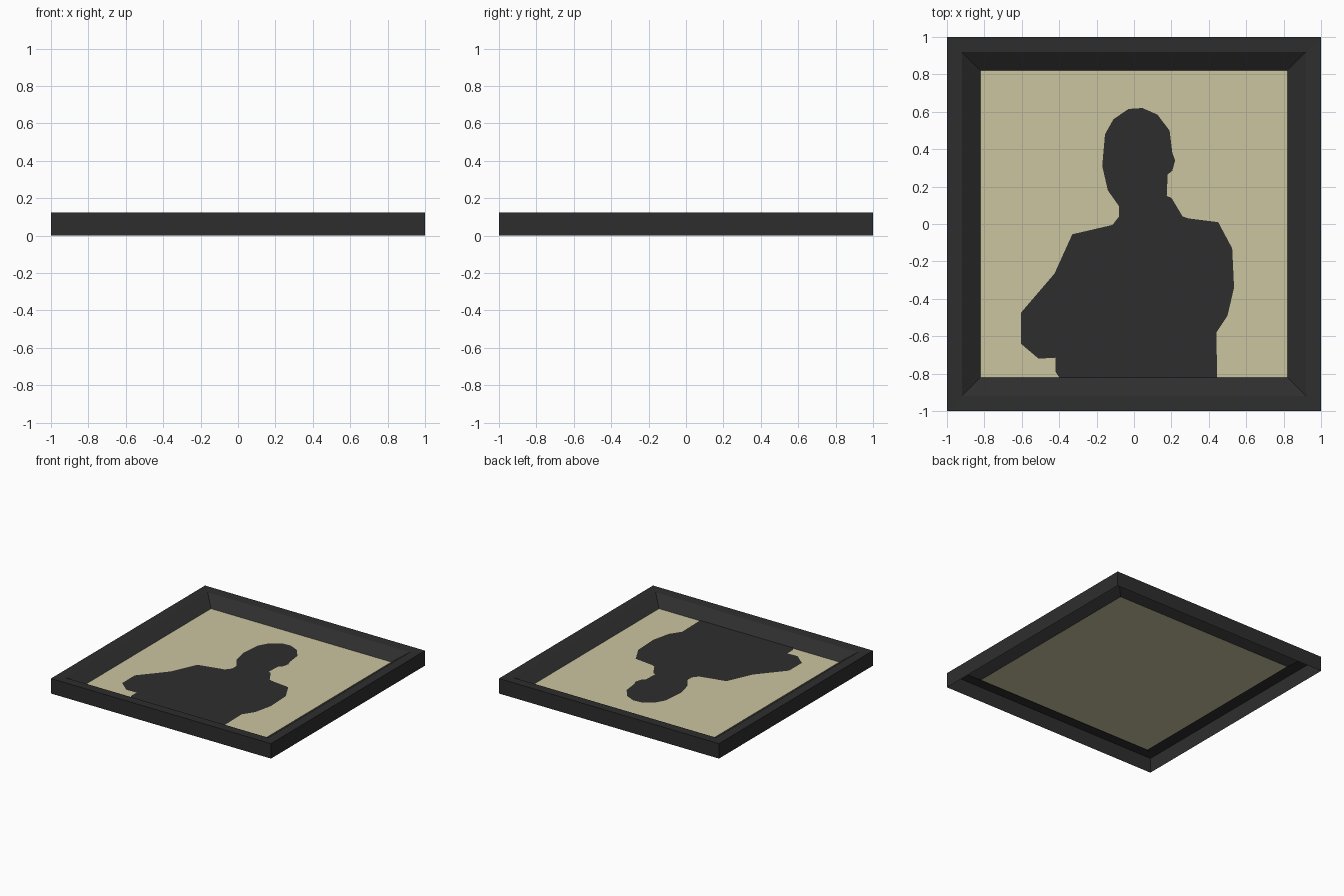
import bpy, bmesh

if "Cube" in bpy.data.objects:
    bpy.data.objects.remove(bpy.data.objects["Cube"])


def material(name, rgb):
    m = bpy.data.materials.new(name)
    m.diffuse_color = (*rgb, 1)
    m.use_nodes = True
    m.node_tree.nodes["Principled BSDF"].inputs["Base Color"].default_value = m.diffuse_color
    return m


dark = material("charcoal", (0.027, 0.027, 0.027))
cream = material("cream", (0.60, 0.56, 0.35))


def add_object(name, bm, mat):
    mesh = bpy.data.meshes.new(name)
    bm.to_mesh(mesh)
    bm.free()
    mesh.materials.append(mat)
    obj = bpy.data.objects.new(name, mesh)
    bpy.context.collection.objects.link(obj)
    return obj


def flat_plate(name, points, z, mat):
    bm = bmesh.new()
    face = bm.faces.new([bm.verts.new((x, y, z)) for x, y in points])
    face.normal_update()
    if face.normal.z < 0:
        face.normal_flip()
    bmesh.ops.triangulate(bm, faces=bm.faces[:])
    return add_object(name, bm, mat)


# Frame: open-backed shell with outer wall, flat rim and slope down to the panel
bm = bmesh.new()
rings = []
for half, z in [(1, 0), (1, 0.123), (0.92, 0.12), (0.82, 0.05)]:
    rings.append([bm.verts.new((sx * half, sy * half, z))
                  for sx, sy in [(-1, -1), (1, -1), (1, 1), (-1, 1)]])
for a, b in zip(rings, rings[1:]):
    for i in range(4):
        j = (i + 1) % 4
        bm.faces.new([a[i], a[j], b[j], b[i]])
add_object("frame", bm, dark)

# Backing panel
flat_plate("backing_panel", [(-0.82, -0.82), (0.82, -0.82), (0.82, 0.82), (-0.82, 0.82)], 0.05, cream)

# Portrait silhouette, clockwise from the lower left
outline = [
    (-0.40, -0.82), (-0.42, -0.79), (-0.42, -0.715), (-0.51, -0.72), (-0.605, -0.64),
    (-0.605, -0.475), (-0.425, -0.265), (-0.33, -0.055), (-0.115, -0.005),
    (-0.08, 0.04), (-0.08, 0.095), (-0.14, 0.18), (-0.17, 0.31), (-0.155, 0.48),
    (-0.11, 0.56), (-0.03, 0.615), (0.045, 0.62), (0.125, 0.585), (0.19, 0.50),
    (0.205, 0.38), (0.22, 0.34), (0.205, 0.285), (0.18, 0.265), (0.175, 0.15),
    (0.20, 0.14), (0.26, 0.04), (0.29, 0.03), (0.45, 0.01), (0.525, -0.13),
    (0.535, -0.34), (0.50, -0.49), (0.44, -0.58), (0.445, -0.82),
]
flat_plate("silhouette", outline, 0.054, dark)
